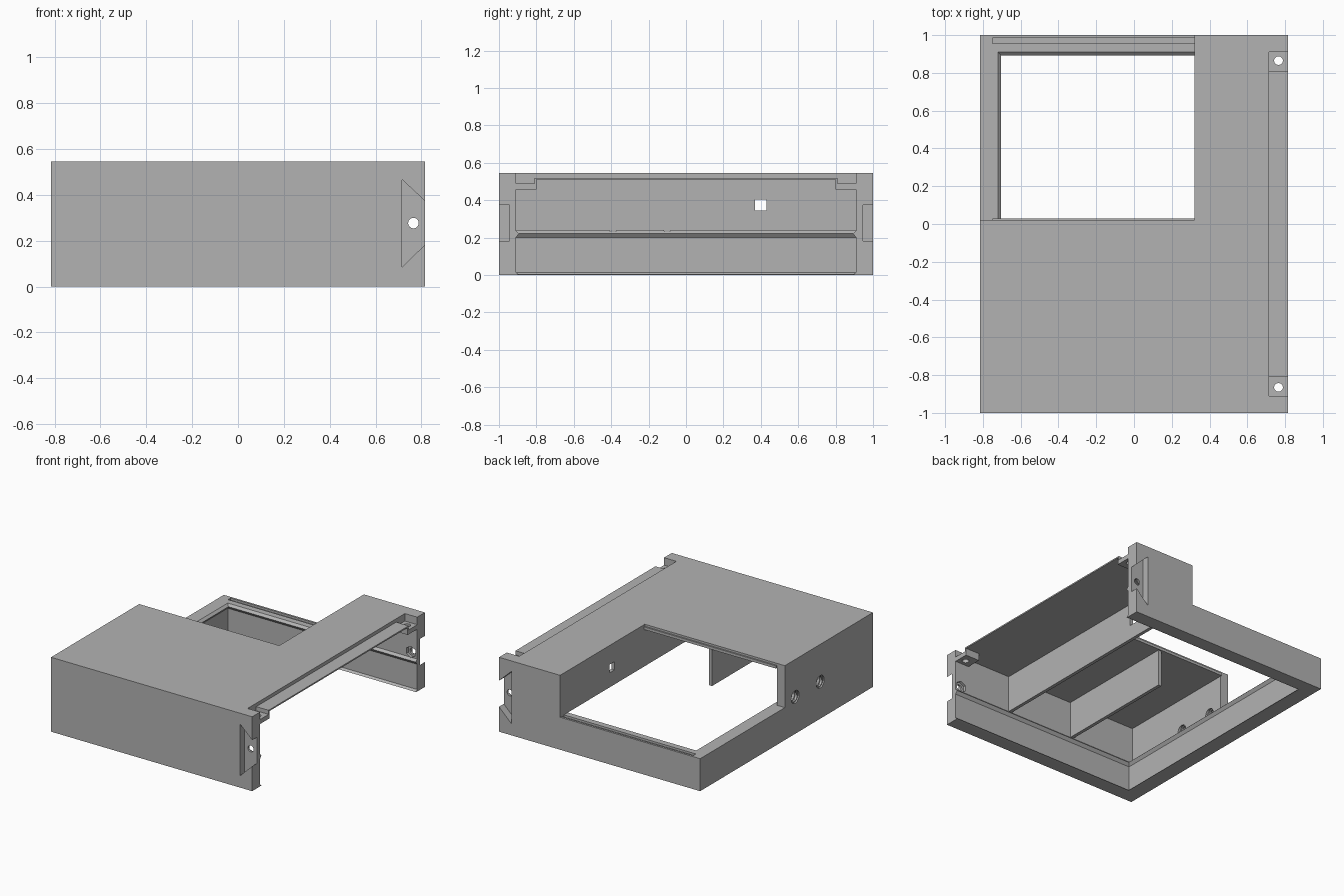
import bpy
import bmesh
import math
from mathutils import Matrix

if "Cube" in bpy.data.objects:
    bpy.data.objects.remove(bpy.data.objects["Cube"], do_unlink=True)

grey = bpy.data.materials.new("plain grey")
grey.use_nodes = True
grey.diffuse_color = (0.45, 0.45, 0.45, 1)
grey.node_tree.nodes["Principled BSDF"].inputs["Base Color"].default_value = grey.diffuse_color


def finish(bm, name):
    bmesh.ops.recalc_face_normals(bm, faces=bm.faces)
    mesh = bpy.data.meshes.new(name)
    bm.to_mesh(mesh)
    bm.free()
    mesh.materials.append(grey)
    ob = bpy.data.objects.new(name, mesh)
    bpy.context.collection.objects.link(ob)
    return ob


def box(name, x, y, z):
    bm = bmesh.new()
    bmesh.ops.create_cube(bm, size=1)
    for v in bm.verts:
        v.co = [r[0] if c < 0 else r[1] for c, r in zip(v.co, (x, y, z))]
    return finish(bm, name)


def prism(name, points, direction):
    """Extrude a planar outline along a direction."""
    bm = bmesh.new()
    face = bm.faces.new([bm.verts.new(p) for p in points])
    out = bmesh.ops.extrude_face_region(bm, geom=[face], use_keep_orig=True)
    moved = [g for g in out["geom"] if isinstance(g, bmesh.types.BMVert)]
    bmesh.ops.translate(bm, verts=moved, vec=direction)
    return finish(bm, name)


def rod(name, centre, radius, length, axis, sides=32):
    turn = {"X": Matrix.Rotation(math.pi / 2, 4, "Y"),
            "Y": Matrix.Rotation(math.pi / 2, 4, "X"), "Z": Matrix()}[axis]
    bm = bmesh.new()
    bmesh.ops.create_cone(bm, cap_ends=True, segments=sides, radius1=radius, radius2=radius,
                          depth=length, matrix=Matrix.Translation(centre) @ turn)
    return finish(bm, name)


def combine(target, tool, operation="DIFFERENCE"):
    mod = target.modifiers.new(tool.name, "BOOLEAN")
    mod.operation = operation
    mod.solver = "EXACT"
    mod.object = tool
    bpy.context.view_layer.objects.active = target
    bpy.ops.object.modifier_apply(modifier=mod.name)
    bpy.data.objects.remove(tool, do_unlink=True)


W, H = 0.815, 0.545      # half width and height
IN = 0.91                # inner face of the end walls
LOW, ROOF = 0.238, 0.51  # low wall top and underside of the top plate
SIDE = -0.72             # inner face of the side wall

housing = box("housing", (-W, W), (-1, 1), (0, H))

# Lower cavity, three upper bays and the stepped opening
combine(housing, box("lower_cavity", (SIDE, 1), (-IN, IN), (-0.1, LOW)))
for x0, x1 in ((0.345, 1), (-0.2, 0.32), (-0.75, -0.225)):
    combine(housing, box("upper_bay", (x0, x1), (-IN, IN), (LOW - 0.02, ROOF))
            if x0 > SIDE else box("upper_bay", (x0, x1), (-IN, 0.1), (LOW, ROOF)))
combine(housing, box("opening", (-1, 0.32), (0.02, 1.1), (LOW, 1)))
combine(housing, box("cover_groove", (-0.75, 0.32), (0.955, 0.985), (LOW - 0.015, 0.3)))
combine(housing, box("plate_lip", (-0.75, 0.32), (-0.01, 0.03), (ROOF, 0.53)), "UNION")

# Snap ribs round the inner walls
for z0, tip, z1 in ((0.2, 0.219, LOW), (0, 0, 0.015)):
    for s in (-1, 1):
        rib = [(SIDE - 0.01, s * (IN + 0.01), z0), (SIDE - 0.01, s * IN, z0),
               (SIDE - 0.01, s * (IN - 0.017), tip + 0.003), (SIDE - 0.01, s * IN, z1),
               (SIDE - 0.01, s * (IN + 0.01), z1)]
        combine(housing, prism("end_rib", rib, (W - SIDE + 0.01, 0, 0)), "UNION")
    rib = [(SIDE - 0.01, -IN, z0), (SIDE, -IN, z0), (SIDE + 0.017, -IN, tip + 0.003),
           (SIDE, -IN, z1), (SIDE - 0.01, -IN, z1)]
    combine(housing, prism("side_rib", rib, (0, 2 * IN, 0)), "UNION")

# Joint features at both ends of the open side
for s in (-1, 1):
    def span(a, b):
        return sorted((s * a, s * b))
    combine(housing, box("screw_block", (0.7, W), span(0.8, 0.95), (0.457, 0.53)), "UNION")
    combine(housing, box("top_pocket", (0.715, 1), span(0.81, IN), (0.49, 1)))
    combine(housing, rod("top_hole", (0.765, s * 0.865, 0.48), 0.023, 0.2, "Z"))
    dovetail = [(0.715, s * 0.945, 0.085), (0.915, s * 0.945, 0.28),
                (0.715, s * 0.945, 0.467)]
    combine(housing, prism("dovetail", dovetail, (0, s * 0.1, 0)))
    combine(housing, rod("end_hole", (0.765, s * 0.95, 0.277), 0.023, 0.3, "Y"))
    combine(housing, rod("nut_recess", (0.765, s * IN, 0.277), 0.042, 0.04, "Y", 6))
combine(housing, box("edge_rebate", (0.715, 1), (-0.815, 0.815), (0.52, 1)))

# Cable hole and ridged round ports
combine(housing, box("cable_hole", (0.25, 0.4), (0.37, 0.43), (0.345, 0.405)))
for y in (-0.1, -0.39):
    combine(housing, rod("port", (-0.78, y, 0.27), 0.038, 0.2, "X"))
    for i in range(3):
        combine(housing, rod("port_ridge", (-0.81 + i * 0.022, y, 0.27), 0.046, 0.011, "X"))

# Smooth round holes, keep all corners sharp
bpy.ops.object.select_all(action="DESELECT")
housing.select_set(True)
bpy.context.view_layer.objects.active = housing
bpy.ops.object.shade_smooth_by_angle(angle=math.radians(25))
